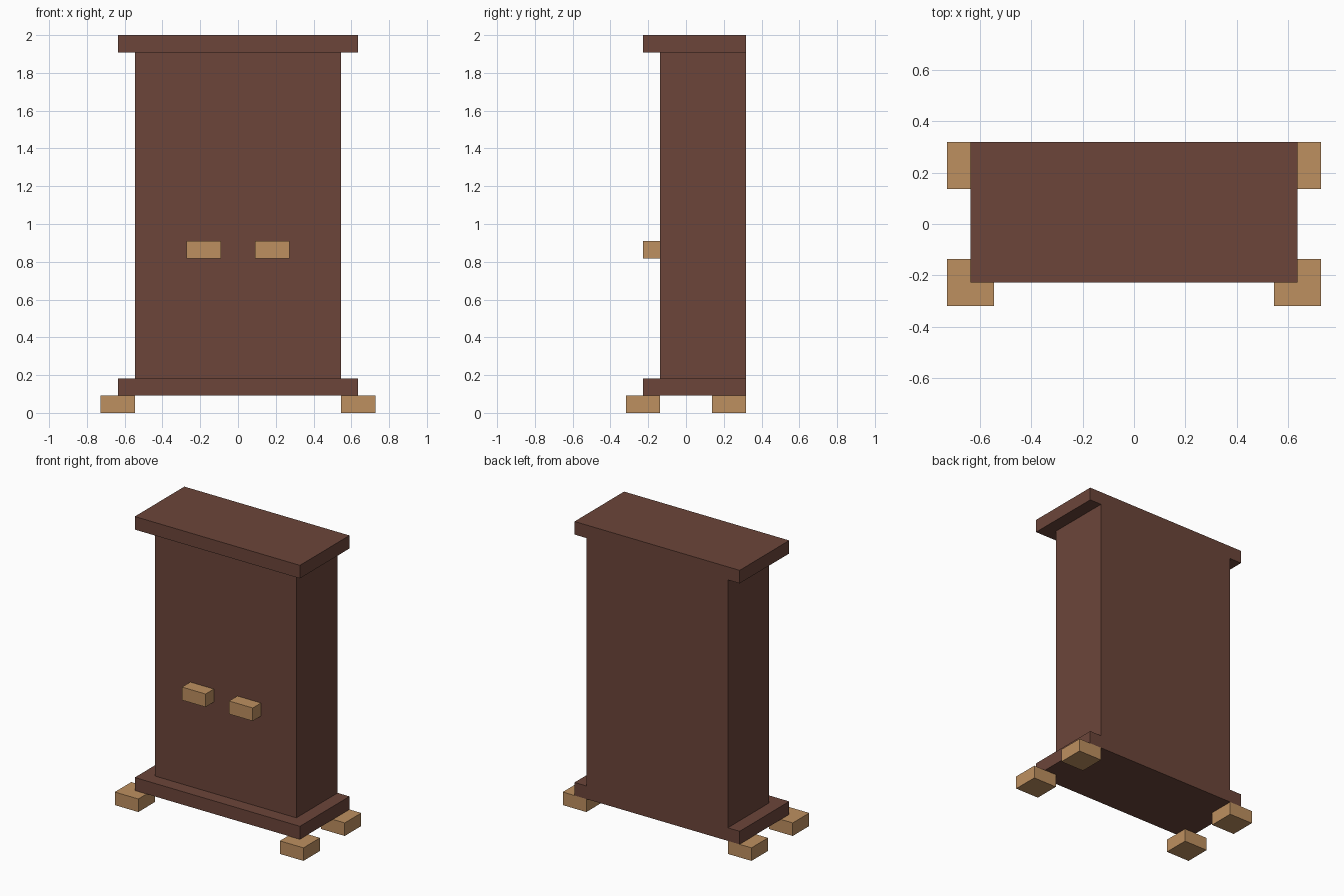
import bpy
import bmesh
from mathutils import Vector

if "Cube" in bpy.data.objects:
    bpy.data.objects.remove(bpy.data.objects["Cube"], do_unlink=True)

U = 1 / 11  # building unit: the whole cabinet is 22 units tall


def make_material(name, rgb):
    mat = bpy.data.materials.new(name)
    mat.use_nodes = True
    colour = (*rgb, 1.0)
    mat.diffuse_color = colour
    bsdf = next(n for n in mat.node_tree.nodes if n.type == "BSDF_PRINCIPLED")
    bsdf.inputs["Base Color"].default_value = colour
    return mat


def box(name, low, high, mat):
    """Box between two corners, given in building units."""
    low, high = Vector(low) * U, Vector(high) * U
    centre, size = (low + high) / 2, high - low
    bm = bmesh.new()
    bmesh.ops.create_cube(bm, size=1)
    bmesh.ops.scale(bm, vec=size, verts=bm.verts)
    mesh = bpy.data.meshes.new(name)
    bm.to_mesh(mesh)
    bm.free()
    mesh.materials.append(mat)
    obj = bpy.data.objects.new(name, mesh)
    obj.location = centre
    bpy.context.collection.objects.link(obj)
    return obj


def mirrored_pair(name, low, high, mat):
    """Matching boxes on the left (+x) and right (-x) sides."""
    box("left_" + name, low, high, mat)
    box("right_" + name, (-high[0], low[1], low[2]), (-low[0], high[1], high[2]), mat)


dark_wood = make_material("dark_brown_wood", (0.15, 0.06, 0.042))
light_wood = make_material("light_tan_wood", (0.515, 0.279, 0.117))

# Cabinet: flush at the back, with slabs overhanging the front and sides
box("base_slab", (-7, -2.5, 1), (7, 3.5, 2), dark_wood)
box("cabinet_body", (-6, -1.5, 2), (6, 3.5, 21), dark_wood)
box("top_slab", (-7, -2.5, 21), (7, 3.5, 22), dark_wood)

# Feet under the corners, and door handles
mirrored_pair("front_foot", (6, -3.5, 0), (8, -1.5, 1), light_wood)
mirrored_pair("back_foot", (6, 1.5, 0), (8, 3.5, 1), light_wood)
mirrored_pair("door_handle", (1, -2.5, 9), (3, -1.5, 10), light_wood)
